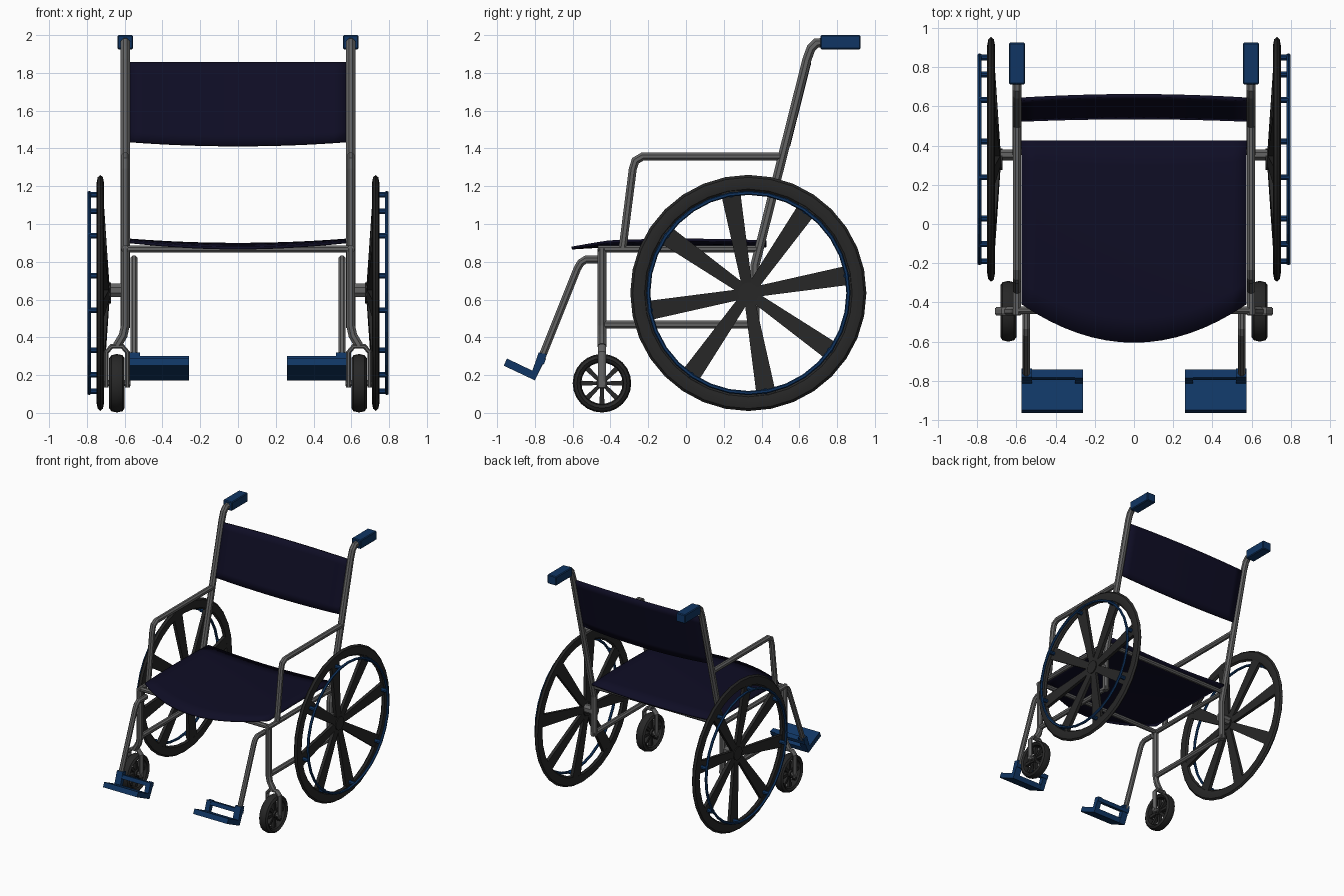
import bpy, bmesh, math
from mathutils import Vector

if "Cube" in bpy.data.objects:
    bpy.data.objects.remove(bpy.data.objects["Cube"])


def material(name, rgb):
    m = bpy.data.materials.new(name)
    m.diffuse_color = (*rgb, 1)
    m.use_nodes = True
    m.node_tree.nodes["Principled BSDF"].inputs["Base Color"].default_value = m.diffuse_color
    return m


GREY = material("grey_metal", (0.125, 0.125, 0.125))
BLACK = material("black_rubber", (0.02, 0.02, 0.02))
BLUE = material("blue_plastic", (0.005, 0.036, 0.125))
NAVY = material("navy_fabric", (0.0045, 0.004, 0.018))


def finish(bm, name, mat, mirror=True, smooth=None):
    """Turn a bmesh into an object; parts are made on +x and mirrored."""
    bmesh.ops.recalc_face_normals(bm, faces=bm.faces)
    me = bpy.data.meshes.new(name)
    bm.to_mesh(me)
    bm.free()
    me.materials.append(mat)
    ob = bpy.data.objects.new(name, me)
    bpy.context.collection.objects.link(ob)
    if smooth:
        bpy.ops.object.select_all(action='DESELECT')
        bpy.context.view_layer.objects.active = ob
        ob.select_set(True)
        bpy.ops.object.shade_smooth_by_angle(angle=math.radians(smooth))
    if mirror:
        ob.modifiers.new("mirror", 'MIRROR').use_mirror_merge = False
    return ob


def loft(bm, rings, closed=False):
    """Skin rings of points; cap the ends unless the loft is closed."""
    vs = [[bm.verts.new(p) for p in r] for r in rings]
    n = len(vs[0])
    for i in range(len(vs) if closed else len(vs) - 1):
        a, b = vs[i], vs[(i + 1) % len(vs)]
        for k in range(n):
            bm.faces.new((a[k], a[(k + 1) % n], b[(k + 1) % n], b[k]))
    if not closed:
        bm.faces.new(vs[0])
        bm.faces.new(vs[-1])


def tube(name, path, ref, ru, rv, mat=GREY, mirror=True, bm=None):
    """Eight-sided tube along a flat path; ref is the normal of its plane."""
    own = bm is None
    bm = bm or bmesh.new()
    pts, ref = [Vector(p) for p in path], Vector(ref)
    rings = []
    for i, p in enumerate(pts):
        d0 = (p - pts[i - 1]).normalized() if i else None
        d1 = (pts[i + 1] - p).normalized() if i < len(pts) - 1 else None
        d0, d1 = d0 or d1, d1 or d0
        t = (d0 + d1).normalized()
        v = t.cross(ref) / max(t.dot(d0), 0.5)
        angs = [math.pi / 8 + k * math.pi / 4 for k in range(8)]
        rings.append([p + 1.08 * (ref * ru * math.cos(a) + v * rv * math.sin(a)) for a in angs])
    loft(bm, rings)
    return finish(bm, name, mat, mirror) if own else None


def hoop(bm, c, radius, rr, rx, seg, sides):
    """Ring around the x axis with an oval section."""
    rings = []
    for i in range(seg):
        a = 2 * math.pi * i / seg
        rings.append([(c[0] + rx * math.sin(b),
                       c[1] + (radius + rr * math.cos(b)) * math.cos(a),
                       c[2] + (radius + rr * math.cos(b)) * math.sin(a))
                      for b in (2 * math.pi * k / sides for k in range(sides))])
    loft(bm, rings, True)


def disc(bm, c, r, x0, x1, seg=16):
    loft(bm, [[(x, c[1] + r * math.cos(2 * math.pi * k / seg), c[2] + r * math.sin(2 * math.pi * k / seg))
               for k in range(seg)] for x in (x0, x1)])


def spokes(bm, c, offset, r0, r1, w0, w1, x0, x1, t):
    """Eight tapered spokes, leaning from x0 at the hub to x1 at the rim."""
    for k in range(8):
        a = math.radians(offset + 45 * k)
        d, s = Vector((0, math.cos(a), math.sin(a))), Vector((0, -math.sin(a), math.cos(a)))
        o = Vector((0, c[1], c[2]))
        loft(bm, [[o + d * r + s * w * i + Vector((x + t * j, 0, 0))
                   for i, j in ((-1, -1), (1, -1), (1, 1), (-1, 1))]
                  for r, w, x in ((r0, w0, x0), (r1, w1, x1))])


X, Y = (1, 0, 0), (0, 1, 0)
FX = 0.597  # side frame position


def side(points, x=FX):
    return [(x, y, z) for y, z in points]


# Big rear wheels
C = (0.729, 0.33, 0.635)
bm = bmesh.new()
hoop(bm, C, 0.581, 0.044, 0.02, 32, 8)
finish(bm, "rear_tire", BLACK, smooth=30)
bm = bmesh.new()
spokes(bm, C, 10, 0.03, 0.56, 0.027, 0.052, 0.693, 0.729, 0.013)
disc(bm, C, 0.055, 0.672, 0.715)
finish(bm, "rear_wheel_spokes", BLACK)

# Hand rims with stand-offs at the spoke ends
bm = bmesh.new()
hoop(bm, (0.788, C[1], C[2]), 0.53, 0.011, 0.011, 32, 6)
for k in range(8):
    a = math.radians(10 + 45 * k)
    y, z = C[1] + 0.528 * math.cos(a), C[2] + 0.528 * math.sin(a)
    tube("", [(0.73, y, z), (0.788, y, z)], Y, 0.015, 0.015, bm=bm)
finish(bm, "hand_rim", BLUE)

# Front caster wheels
K = (0.641, -0.445, 0.157)
bm = bmesh.new()
hoop(bm, K, 0.132, 0.023, 0.041, 24, 8)
finish(bm, "caster_tire", BLACK, smooth=30)
bm = bmesh.new()
spokes(bm, K, 0, 0.015, 0.12, 0.009, 0.014, K[0], K[0], 0.014)
disc(bm, K, 0.03, K[0] - 0.03, K[0] + 0.03)
finish(bm, "caster_spokes", BLACK)
tube("caster_fork", [(0.697, -0.445, 0.135), (0.697, -0.445, 0.32), (0.67, -0.445, 0.352),
                     (0.612, -0.445, 0.352), (0.585, -0.445, 0.32), (0.585, -0.445, 0.135)], Y, 0.022, 0.012)
tube("caster_axle", [(0.57, -0.445, 0.157), (0.71, -0.445, 0.157)], Y, 0.016, 0.016)

# Frame
tube("front_leg", [(FX, -0.445, 0.87), (FX, -0.445, 0.46), (0.608, -0.445, 0.41), (0.641, -0.445, 0.355)],
     Y, 0.023, 0.023)
tube("seat_rail", side([(-0.465, 0.868), (0.39, 0.868)]), X, 0.02, 0.018)
tube("lower_rail", side([(-0.44, 0.467), (0.385, 0.467)]), X, 0.02, 0.021)
tube("back_post", side([(0.365, 0.45), (0.365, 0.78), (0.39, 0.88), (0.64, 1.87), (0.662, 1.93),
                        (0.69, 1.958), (0.75, 1.963)]), X, 0.024, 0.024)
tube("armrest", side([(-0.335, 0.875), (-0.282, 1.29), (-0.268, 1.335), (-0.23, 1.357), (0.51, 1.357)]),
     X, 0.021, 0.021)
tube("axle_block", [(0.58, 0.353, 0.65), (0.70, 0.353, 0.65)], Y, 0.028, 0.036)
for label, y in (("front", -0.44), ("rear", 0.38)):
    tube(label + "_crossbar", [(-0.59, y, 0.868), (0.59, y, 0.868)], Y, 0.018, 0.018, mirror=False)
tube("footrest_hanger", side([(-0.43, 0.812), (-0.53, 0.812), (-0.557, 0.795), (-0.575, 0.765),
                              (-0.765, 0.29)], 0.55), X, 0.019, 0.02)


def prism(bm, x0, x1, profile):
    loft(bm, [[(x, y, z) for y, z in profile] for x in (x0, x1)])


# Push handles
bm = bmesh.new()
prism(bm, 0.555, 0.638, [(0.712, 1.925), (0.925, 1.925), (0.925, 2.0), (0.712, 2.0)])
bmesh.ops.bevel(bm, geom=bm.edges[:], offset=0.006, segments=1, affect='EDGES')
finish(bm, "push_handle", BLUE)

# Footplates with an open heel frame
bm = bmesh.new()
prism(bm, 0.26, 0.575, [(-0.965, 0.25), (-0.8, 0.172), (-0.785, 0.21), (-0.948, 0.288)])
prism(bm, 0.26, 0.575, [(-0.795, 0.27), (-0.752, 0.257), (-0.742, 0.285), (-0.784, 0.3)])
for x0, x1, top in ((0.26, 0.3, 0), (0.52, 0.575, 0.02)):
    prism(bm, x0, x1, [(-0.825, 0.19), (-0.8, 0.172), (-0.742 + top * 0.3, 0.29 + top),
                       (-0.786 + top * 0.3, 0.3 + top)])
finish(bm, "footplate", BLUE)


def sheet(name, fn, thick, nu=16, nv=8):
    """Curved cloth panel from a function of u, v in 0..1."""
    bm = bmesh.new()
    g = [[bm.verts.new(fn(2 * i / nu - 1, j / nv)) for j in range(nv + 1)] for i in range(nu + 1)]
    for i in range(nu):
        for j in range(nv):
            bm.faces.new((g[i][j], g[i + 1][j], g[i + 1][j + 1], g[i][j + 1]))
    ob = finish(bm, name, NAVY, False, smooth=40)
    m = ob.modifiers.new("thickness", 'SOLIDIFY')
    m.thickness, m.offset = thick, 0


def seat_point(u, v):
    sag = 1 - u * u
    front = -0.41 - 0.195 * sag
    y = front + (0.425 - front) * v
    return (0.573 * u, y, 0.915 - 0.022 * sag - 0.02 * (y / 0.6) ** 2)


def back_point(u, v):
    sag = 1 - u * u
    z = 1.435 - 0.022 * sag * (1 - v) + 0.42 * v
    return (0.578 * u, 0.39 + 0.2525 * (z - 0.88) + 0.018 * sag, z)


# Fabric seat and backrest
sheet("seat", seat_point, 0.015)
sheet("backrest", back_point, 0.018)
